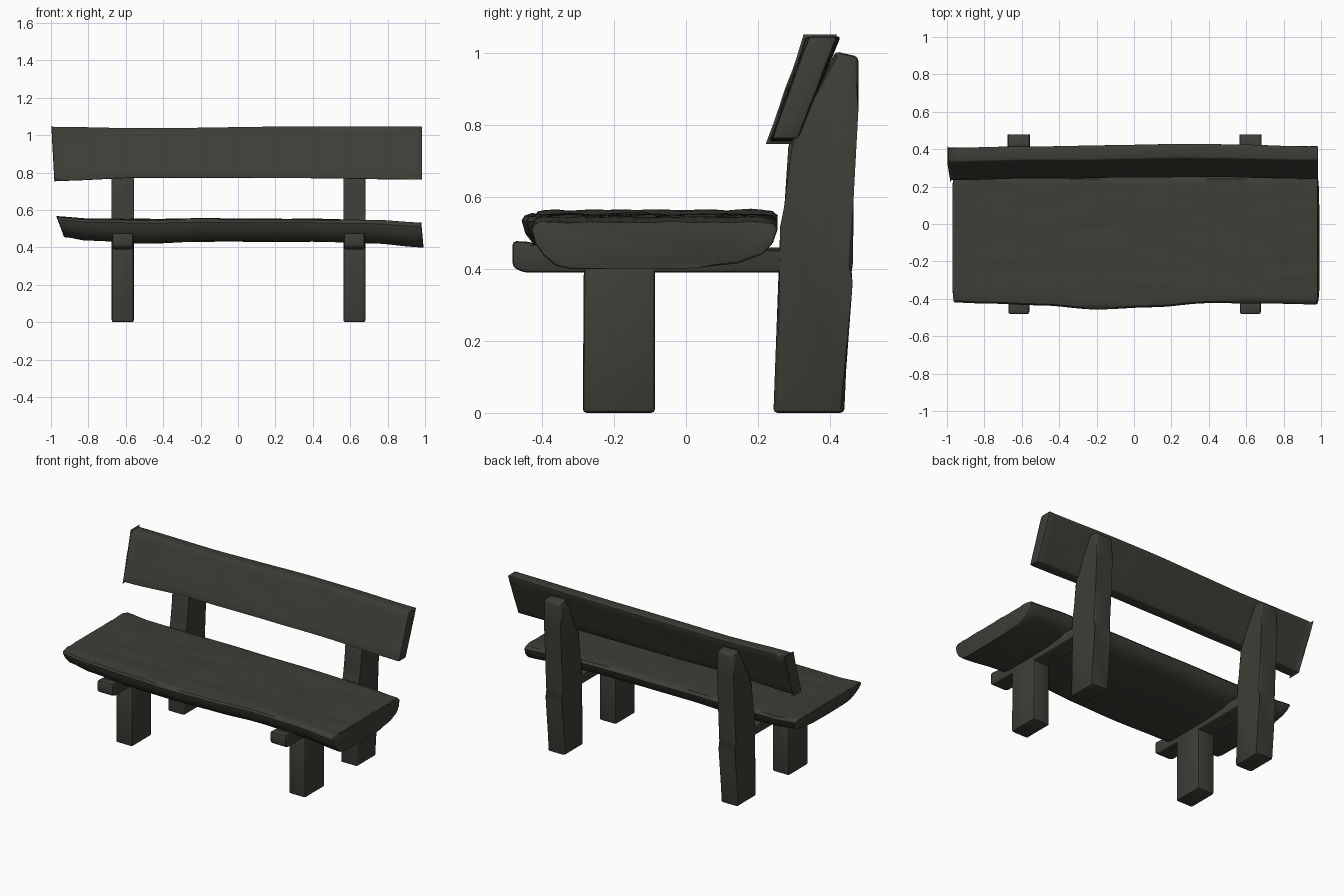
import bpy, bmesh
from mathutils import Vector, noise

if "Cube" in bpy.data.objects:
    bpy.data.objects.remove(bpy.data.objects["Cube"], do_unlink=True)

# Dark weathered timber
wood = bpy.data.materials.new("dark_wood")
wood.use_nodes = True
colour = (0.048, 0.047, 0.037, 1)
wood.diffuse_color = colour
bsdf = wood.node_tree.nodes["Principled BSDF"]
bsdf.inputs["Base Color"].default_value = colour
bsdf.inputs["Roughness"].default_value = 0.9


def finish(name, bm):
    bmesh.ops.recalc_face_normals(bm, faces=bm.faces)
    mesh = bpy.data.meshes.new(name)
    bm.to_mesh(mesh)
    bm.free()
    mesh.materials.append(wood)
    obj = bpy.data.objects.new(name, mesh)
    bpy.context.collection.objects.link(obj)
    bpy.ops.object.select_all(action="DESELECT")
    obj.select_set(True)
    bpy.context.view_layer.objects.active = obj
    bpy.ops.object.shade_smooth_by_angle(angle=0.7)


def loft(bm, rings):
    """Skin a list of equal rings and cap both ends."""
    loops = [[bm.verts.new(p) for p in ring] for ring in rings]
    for a, b in zip(loops, loops[1:]):
        for i in range(len(a)):
            j = (i + 1) % len(a)
            bm.faces.new((a[i], a[j], b[j], b[i]))
    return [bm.faces.new(loops[0]), bm.faces.new(loops[-1])]


def soften(bm, edges, width):
    bmesh.ops.bevel(bm, geom=list(edges), offset=width, segments=2,
                    profile=0.5, affect="EDGES", clamp_overlap=True)


def slab(name, profile, x0, x1, width=0.011):
    """Extrude a side profile (y, z) from x0 to x1 with worn edges."""
    bm = bmesh.new()
    loft(bm, [[(x, y, z) for y, z in profile] for x in (x0, x1)])
    soften(bm, bm.edges, width)
    finish(name, bm)


def blend(stations, t):
    """Smoothly interpolate station values at the position t."""
    for a, b in zip(stations, stations[1:]):
        if t <= b[0]:
            k = (t - a[0]) / (b[0] - a[0])
            k = k * k * (3 - 2 * k)
            return [p + (q - p) * k for p, q in zip(a[1:], b[1:])]
    return stations[-1][1:]


def wobble(x, y, z, amount):
    return amount * noise.noise(Vector((x * 3, y * 14, z * 14)))


STEPS = 40

# Seat: position, front edge, top, bottom, end lean
seat_stations = [(-0.97, -0.42, 0.565, 0.455, 0.04), (-0.8, -0.425, 0.553, 0.436, 0.0),
                 (-0.5, -0.435, 0.55, 0.42, 0.0), (-0.2, -0.457, 0.553, 0.43, 0.0),
                 (0.1, -0.445, 0.55, 0.43, 0.0), (0.4, -0.423, 0.55, 0.43, 0.0),
                 (0.7, -0.425, 0.545, 0.422, 0.0), (0.98, -0.43, 0.53, 0.4, 0.012)]
seat_profile = [(0.0, 0.85), (0.015, 0.55), (0.05, 0.28), (0.1, 0.07), (0.16, 0.0),
                (0.4, 0.0), (0.66, 0.02), (0.84, 0.12), (0.94, 0.32), (0.98, 0.55),
                (1.0, 0.85), (0.98, 0.97)]
seat_profile += [(0.94 - 0.05 * i, 1.0) for i in range(19)] + [(0.012, 0.96)]
rings = []
for s in range(STEPS + 1):
    x = -0.97 + 1.95 * s / STEPS
    front, top, bottom, lean = blend(seat_stations, x)
    ring = []
    for u, v in seat_profile:
        y = front + (0.255 - front) * u
        z = bottom + (top - bottom) * v
        z += wobble(x, y, 0, 0.007 if v == 1 else 0.002)
        ring.append((x + lean * (1 - v), y, z))
    rings.append(ring)
bm = bmesh.new()
caps = loft(bm, rings)
soften(bm, {e for f in caps for e in f.edges}, 0.008)
finish("seat_plank", bm)

# Backrest: position, shift in y, bottom, top, end lean
back_stations = [(-0.99, -0.008, 0.755, 1.045, -0.008), (-0.5, 0.0, 0.772, 1.037, 0.0),
                 (0.3, 0.01, 0.77, 1.046, 0.0), (0.98, 0.0, 0.762, 1.046, 0.0)]
rings = []
for s in range(STEPS + 1):
    x = -0.99 + 1.975 * s / STEPS
    shift, bottom, top, lean = blend(back_stations, x)
    ring = []
    corners = [(0.24, 0.0), (0.31, 0.0), (0.42, 1.0), (0.342, 1.0)]
    for (y0, v0), (y1, v1), cuts in zip(corners, corners[1:] + corners[:1], (1, 6, 1, 6)):
        for c in range(cuts):
            y = y0 + (y1 - y0) * c / cuts
            v = v0 + (v1 - v0) * c / cuts
            z = bottom + (top - bottom) * v
            ring.append((x + lean * (2 * v - 1), y + shift + wobble(x, y, z, 0.004), z))
    rings.append(ring)
bm = bmesh.new()
loft(bm, rings)
bm.normal_update()
soften(bm, [e for e in bm.edges if e.calc_face_angle(0) > 0.8], 0.007)
finish("backrest_plank", bm)

# Supports on each side: rear post, front leg and cross beam
post = [(0.243, 0), (0.44, 0), (0.452, 0.36), (0.464, 0.41), (0.466, 0.6), (0.479, 0.84),
        (0.479, 0.99), (0.415, 1.005), (0.315, 0.775), (0.285, 0.75), (0.274, 0.58),
        (0.262, 0.52)]
leg = [(-0.287, 0), (-0.086, 0), (-0.086, 0.41), (-0.284, 0.41)]
beam = [(-0.482, 0.405), (-0.45, 0.39), (0.29, 0.39), (0.29, 0.46), (-0.4, 0.46),
        (-0.43, 0.475), (-0.482, 0.478)]
for side, x in (("right", -0.616), ("left", 0.622)):
    slab(side + "_rear_post", post, x - 0.059, x + 0.059)
    slab(side + "_front_leg", leg, x - 0.059, x + 0.059)
    slab(side + "_cross_beam", beam, x - 0.056, x + 0.056)
